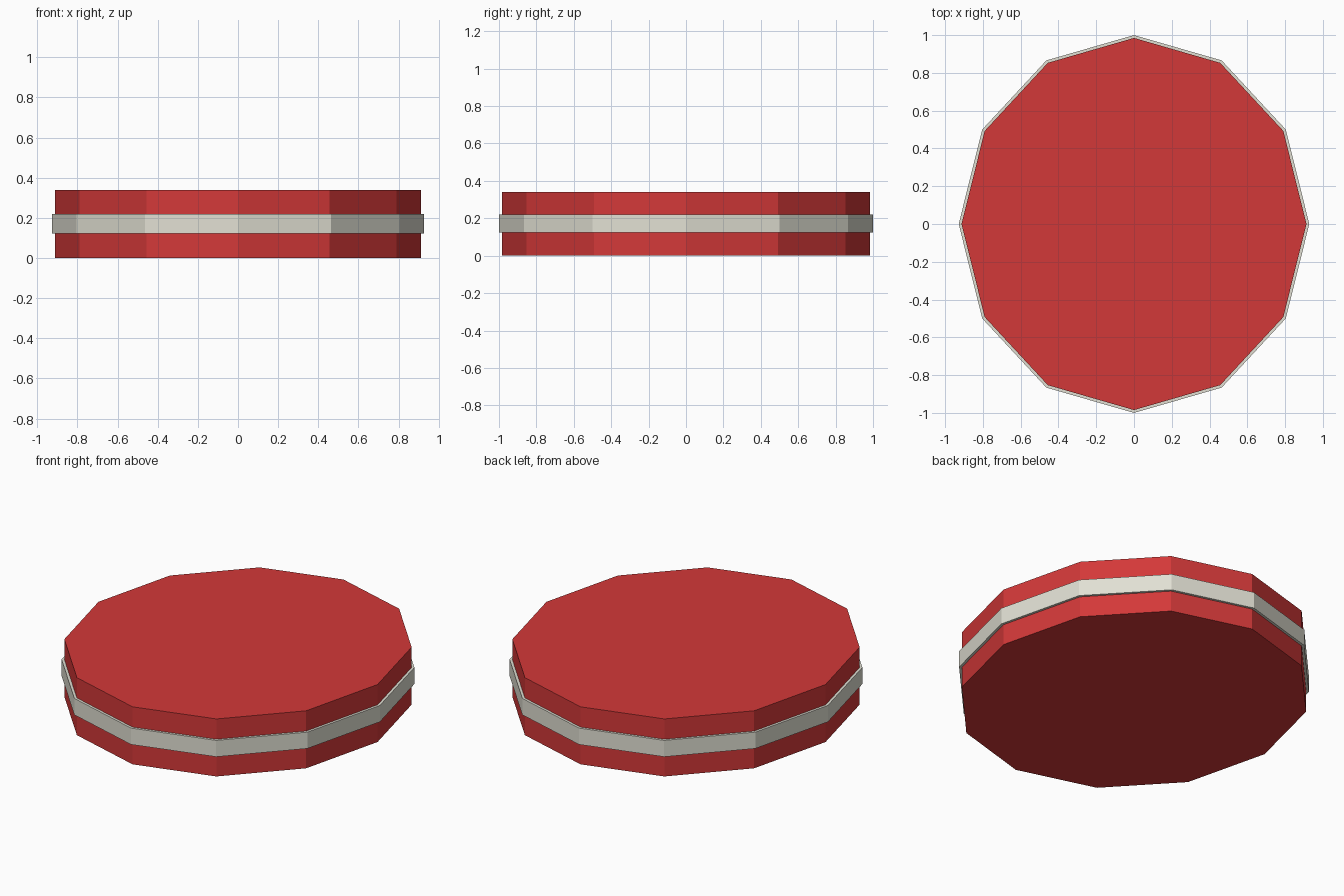
import bpy, bmesh
from mathutils import Matrix

if "Cube" in bpy.data.objects:
    bpy.data.objects.remove(bpy.data.objects["Cube"])


def material(name, rgb):
    m = bpy.data.materials.new(name)
    m.diffuse_color = (*rgb, 1.0)
    m.use_nodes = True
    m.node_tree.nodes["Principled BSDF"].inputs["Base Color"].default_value = m.diffuse_color
    return m


def oval_disc(name, rx, ry, z0, z1, mat):
    """Flat-shaded twelve-sided oval disc with corners on the x and y axes."""
    bm = bmesh.new()
    bmesh.ops.create_cone(bm, cap_ends=True, segments=12, radius1=1, radius2=1, depth=1)
    bmesh.ops.transform(
        bm, verts=bm.verts,
        matrix=Matrix.Translation((0, 0, (z0 + z1) / 2)) @ Matrix.Diagonal((rx, ry, z1 - z0, 1)))
    mesh = bpy.data.meshes.new(name)
    bm.to_mesh(mesh)
    bm.free()
    mesh.materials.append(mat)
    obj = bpy.data.objects.new(name, mesh)
    bpy.context.collection.objects.link(obj)
    return obj


red = material("red", (0.65, 0.04, 0.04))
off_white = material("off white", (0.75, 0.74, 0.65))

# Cushion body
oval_disc("cushion_body", 0.913, 0.985, 0.0, 0.34, red)
# Pale band around the middle
oval_disc("middle_band", 0.928, 1.0, 0.123, 0.22, off_white)
